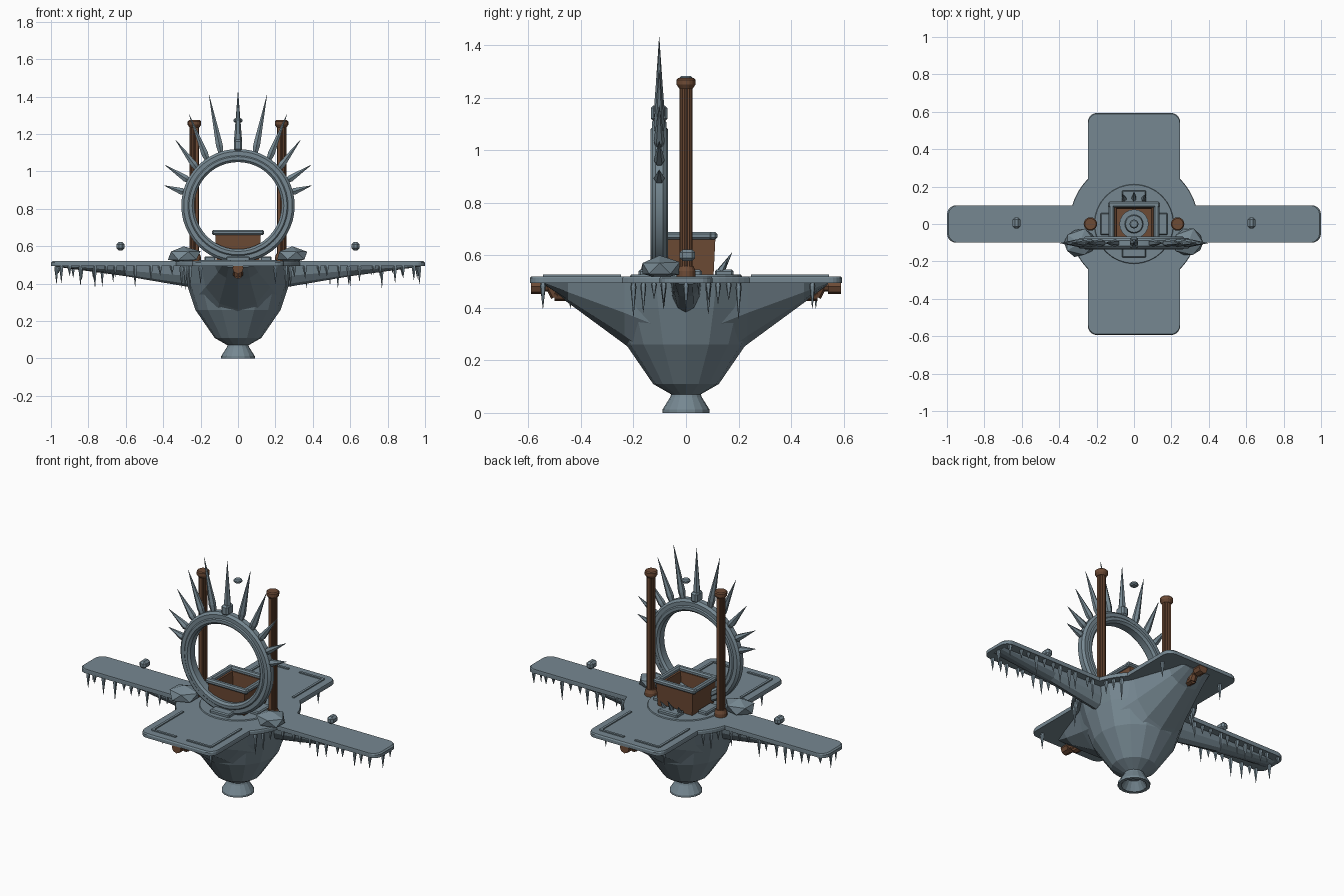
import bpy, bmesh, random
from math import sin, cos, pi, radians, asin, acos
from mathutils import Vector, Matrix

random.seed(4)
if "Cube" in bpy.data.objects:
    bpy.data.objects.remove(bpy.data.objects["Cube"])


def material(name, rgb):
    m = bpy.data.materials.new(name)
    m.use_nodes = True
    m.diffuse_color = (*rgb, 1)
    m.node_tree.nodes["Principled BSDF"].inputs["Base Color"].default_value = (*rgb, 1)
    return m


SLATE = material("slate_blue_stone", (0.18, 0.245, 0.285))
BROWN = material("brown_wood", (0.155, 0.07, 0.036))


def finish(bm, name, mat, smooth=None):
    bmesh.ops.recalc_face_normals(bm, faces=bm.faces)
    mesh = bpy.data.meshes.new(name)
    bm.to_mesh(mesh)
    bm.free()
    mesh.materials.append(mat)
    ob = bpy.data.objects.new(name, mesh)
    bpy.context.scene.collection.objects.link(ob)
    if smooth:
        bpy.ops.object.select_all(action="DESELECT")
        ob.select_set(True)
        bpy.context.view_layer.objects.active = ob
        bpy.ops.object.shade_smooth_by_angle(angle=radians(smooth))
    return ob


def loft(bm, rings, wrap=False, caps=True):
    """Skin a list of closed point loops."""
    loops = [[bm.verts.new(p) for p in ring] for ring in rings]
    pairs = list(zip(loops, loops[1:])) + ([(loops[-1], loops[0])] if wrap else [])
    n = len(loops[0])
    for a, b in pairs:
        for i in range(n):
            j = (i + 1) % n
            bm.faces.new((a[i], a[j], b[j], b[i]))
    if caps and not wrap:
        bm.faces.new(loops[0])
        bm.faces.new(loops[-1])


def lathe(bm, profile, n, matrix=Matrix(), wrap=False, flute=0):
    """Spin (radius, height) points about z, optionally with flutes."""
    rings = []
    for r, z in profile:
        rr = [r - flute * (i % 2) for i in range(n)]
        rings.append([matrix @ Vector((rr[i] * cos(2 * pi * i / n), rr[i] * sin(2 * pi * i / n), z))
                      for i in range(n)])
    loft(bm, rings, wrap)


def box(bm, centre, size, bevel=0):
    part = bmesh.new()
    bmesh.ops.create_cube(part, size=1, matrix=Matrix.Translation(centre) @ Matrix.Diagonal((*size, 1)))
    if bevel:
        bmesh.ops.bevel(part, geom=part.edges[:], offset=bevel, segments=1, affect="EDGES")
    temp = bpy.data.meshes.new("temp")
    part.to_mesh(temp)
    part.free()
    bm.from_mesh(temp)
    bpy.data.meshes.remove(temp)


def aim(base, direction):
    return Matrix.Translation(base) @ Vector(direction).to_track_quat("Z", "Y").to_matrix().to_4x4()


def spike(bm, base, tip, r, n=6):
    d = Vector(tip) - Vector(base)
    h = d.length
    lathe(bm, [(r * .7, 0), (r, h * .15), (r * .55, h * .55), (.0008, h)], n, aim(base, d))


# Cross-shaped deck with rounded arm ends and a round middle
def arc(cx, cy, r, a, b, n):
    return [(cx + r * cos(a + (b - a) * i / n), cy + r * sin(a + (b - a) * i / n)) for i in range(n + 1)]


R, ARM, WIDE, LONG = .345, .1, .247, .594
quarter = arc(.95, .05, .05, 0, pi / 2, 5)
quarter += arc(0, 0, R, asin(ARM / R), acos(WIDE / R), 6)
quarter += arc(WIDE - .05, LONG - .05, .05, 0, pi / 2, 5)
back = [(-x, y) for x, y in reversed(quarter)]
outline = quarter + back
outline = outline + [(x, -y) for x, y in reversed(outline)]
outline = [p for i, p in enumerate(outline) if (Vector(p) - Vector(outline[i - 1])).length > 1e-5]
bm = bmesh.new()
loft(bm, [[(x * s, y * s, z) for x, y in outline] for s, z in ((1, .495), (1, .513), (.992, .52))])
finish(bm, "deck", SLATE)

# Raised rails on the front and back arms, and a round centre plate
bm = bmesh.new()
for sx in (-1, 1):
    for sy in (-1, 1):
        box(bm, (sx * .195, sy * .393, .522), (.014, .29, .009))
        box(bm, (sx * .117, sy * .538, .522), (.16, .014, .009))
finish(bm, "deck_rails", SLATE)
bm = bmesh.new()
lathe(bm, [(.215, .515), (.21, .526)], 32)
finish(bm, "centre_plate", SLATE)

# Faceted hull bowl and flared hollow foot
bm = bmesh.new()
lathe(bm, [(.055, .07), (.125, .11), (.228, .26), (.275, .4), (.30, .5)], 16)
finish(bm, "hull", SLATE)
bm = bmesh.new()
lathe(bm, [(.055, .075), (.06, .06), (.09, .012), (.09, 0), (.07, 0), (.04, .05)], 16)
finish(bm, "foot", SLATE)


# Keels under the four arms: half-round sections that taper outwards
def keel(name, stations, turn):
    b = bmesh.new()
    rings = []
    for d, hw, zb in stations:
        ring = [(d, hw * cos(pi * i / 6), .5 - (.5 - zb) * sin(pi * i / 6)) for i in range(7)]
        rings.append([Matrix.Rotation(turn, 3, "Z") @ Vector(p) for p in ring])
    loft(b, rings)
    finish(b, name, SLATE)


for k, side in enumerate(("left", "back", "right", "front")):
    if k % 2:
        stations = [(.12, .25, .17), (.235, .2, .262), (.45, .125, .42), (.54, .1, .488)]
    else:
        stations = [(.22, .06, .375), (.6, .055, .44), (.97, .05, .49)]
    keel(side + "_keel", stations, k * pi / 2)

# Icicles hanging from the deck edges
bm = bmesh.new()


def icicle(x, y, length):
    spike(bm, (x, y, .498), (x, y, .498 - length), .012, 5)


for sx in (-1, 1):
    for sy in (-1, 1):
        for i in range(11):
            icicle(sx * (.36 + i * .059 + random.uniform(-.015, .015)), sy * .085, random.uniform(.04, .125))
        for a in (22, 30, 38):
            icicle(sx * .325 * cos(radians(a)), sy * .325 * sin(radians(a)), random.uniform(.06, .14))
        icicle(sx * .2, sy * random.uniform(.43, .55), .1)
    icicle(sx * .97, 0, .1)
finish(bm, "icicles", SLATE)

# Brown pipes below the front and back arm ends
for name, s in (("front_pipe", -1), ("back_pipe", 1)):
    bm = bmesh.new()
    lathe(bm, [(.026, 0), (.026, .1)], 8, aim((0, s * .40, .452), (0, s, 0)))
    lathe(bm, [(.026, 0), (.026, .05)], 8, aim((0, s * .49, .445), (0, s * .5, 1)))
    lathe(bm, [(.02, 0), (.02, .05), (.03, .05), (.03, .1)], 8, aim((0, s * .49, .482), (0, s, 0)))
    finish(bm, name, BROWN)

# Large upright ring
bm = bmesh.new()
section = [(.233, -.022), (.245, -.034), (.262, -.034), (.268, -.028), (.29, -.028), (.303, -.015)]
section += [(r, -y) for r, y in reversed(section)]
RING = Vector((0, -.102, .817))
lathe(bm, section, 48, aim(RING, (0, 1, 0)), wrap=True)
finish(bm, "ring", SLATE, 25)

# Crown of spikes, mirrored about the tallest one
bm = bmesh.new()
rays = [(72, .155, 1.41), (56, .262, 1.305), (42, .335, 1.17), (27, .392, 1.035), (14, .395, .925)]
for angle, tx, tz in rays:
    a = radians(angle)
    for s in (-1, 1):
        spike(bm, RING + Vector((s * .292 * cos(a), 0, .292 * sin(a))), (s * tx, RING.y, tz), .021)
spike(bm, (0, RING.y, 1.11), (0, RING.y, 1.43), .022)
box(bm, (0, RING.y, 1.14), (.045, .064, .06), .01)
finish(bm, "ring_spikes", SLATE)

# Boulders either side of the ring
for name, s in (("left_boulder", 1), ("right_boulder", -1)):
    bm = bmesh.new()
    bmesh.ops.create_icosphere(bm, subdivisions=1, radius=1)
    for v in bm.verts:
        v.co *= random.uniform(.95, 1.12)
        v.co = Vector((s * .29 + v.co.x * .092, -.1 + v.co.y * .08, max(.51, .55 + v.co.z * .048)))
    finish(bm, name, SLATE)

# Fluted columns with base, capital and stone cap
for name, x in (("left_column", .233), ("right_column", -.233)):
    at = Matrix.Translation((x, 0, 0))
    bm = bmesh.new()
    lathe(bm, [(.025, .54), (.025, 1.25)], 24, at, flute=.004)
    lathe(bm, [(.036, .52), (.036, .54), (.028, .56)], 16, at)
    lathe(bm, [(.026, 1.235), (.036, 1.25), (.036, 1.268), (.03, 1.274)], 16, at)
    finish(bm, name, BROWN)
bm = bmesh.new()
lathe(bm, [(.018, 1.262), (.024, 1.268), (.024, 1.276), (.018, 1.283)], 12)
finish(bm, "floating_disc", SLATE)

# Open wooden box with a stone rim
bm = bmesh.new()
shape = ((.115, .105, .525), (.122, .112, .665), (.095, .085, .665), (.09, .08, .545))
loft(bm, [[(sx * a, sy * b, z) for sx, sy in ((1, 1), (-1, 1), (-1, -1), (1, -1))] for a, b, z in shape])
finish(bm, "wooden_box", BROWN)
bm = bmesh.new()
for s in (-1, 1):
    box(bm, (0, s * .103, .674), (.278, .032, .028), .008)
    box(bm, (s * .12, 0, .674), (.032, .225, .028), .008)
finish(bm, "box_rim", SLATE)
bm = bmesh.new()
lathe(bm, [(.078, .54), (.078, .555), (.05, .555), (.045, .575)], 20)
finish(bm, "box_inner_disc", SLATE)

# Low steps around the box and small shards behind it
bm = bmesh.new()
for s in (-1, 1):
    box(bm, (0, s * .145, .532), (.13, .07, .026), .006)
    box(bm, (s * .15, 0, .532), (.06, .12, .026), .006)
finish(bm, "steps", SLATE)
bm = bmesh.new()
for x, dy, h in ((-.05, .03, .05), (0, .045, .075), (.05, .03, .055)):
    spike(bm, (x, .13, .535), (x * 1.2, .13 + dy, .535 + h), .014, 5)
finish(bm, "shards", SLATE)

# Small blocks floating over the side arms
for name, x in (("left_floating_block", .628), ("right_floating_block", -.628)):
    bm = bmesh.new()
    box(bm, (x, .005, .6), (.042, .06, .044), .012)
    finish(bm, name, SLATE)
